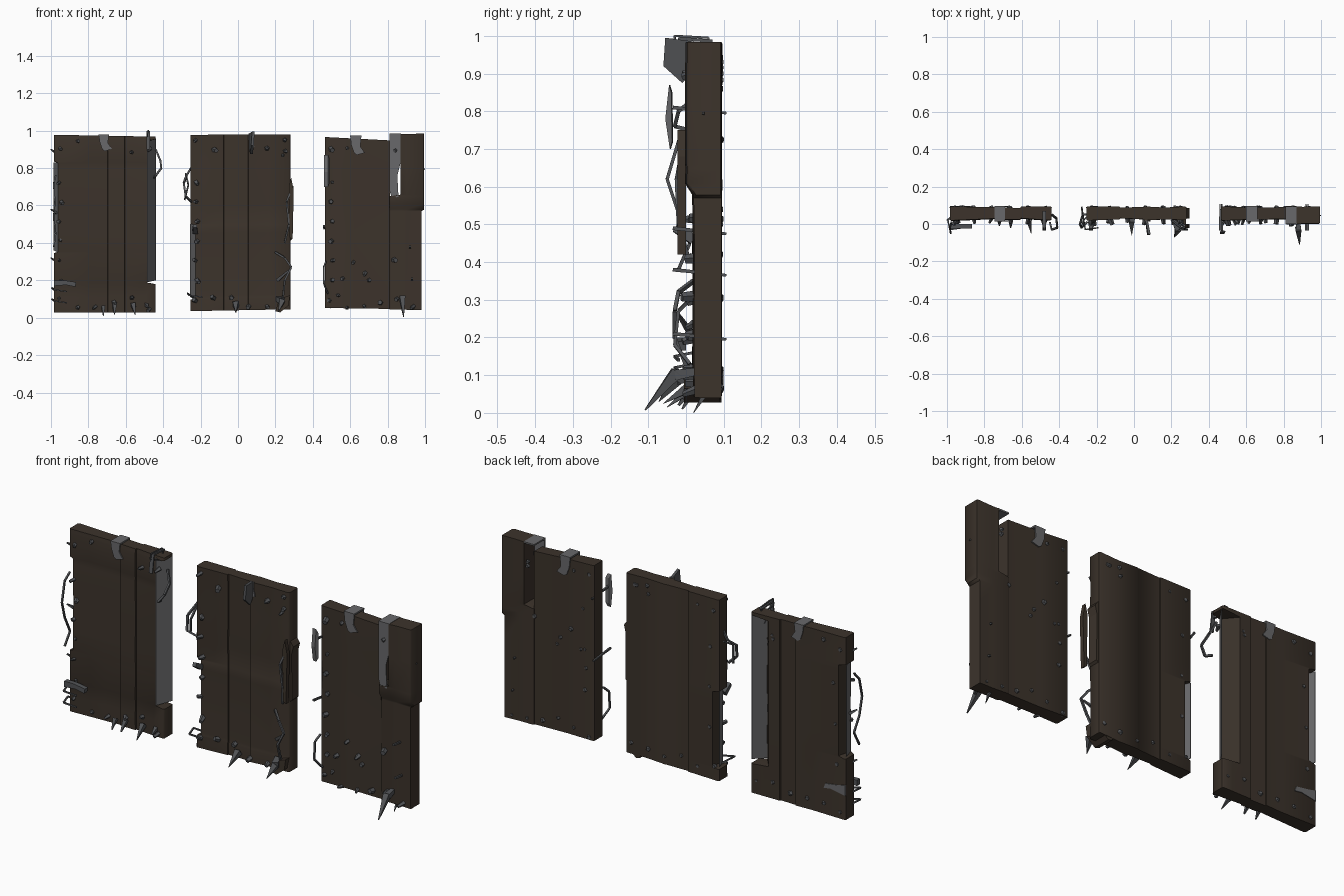
import bpy, bmesh, math, random
from mathutils import Vector
random.seed(7)
R = random.uniform

def material(name, rgb):
    m = bpy.data.materials.new(name)
    m.diffuse_color = (*rgb, 1)
    return m

WOOD = material("dark_wood", (0.045, 0.033, 0.024))
STEEL = material("scrap_steel", (0.14, 0.14, 0.145))
IRON = material("dark_iron", (0.085, 0.088, 0.094))

def finish(name, bm, mat, smooth=None):
    bmesh.ops.recalc_face_normals(bm, faces=bm.faces)
    me = bpy.data.meshes.new(name)
    bm.to_mesh(me)
    bm.free()
    me.materials.append(mat)
    ob = bpy.data.objects.new(name, me)
    bpy.context.collection.objects.link(ob)
    if smooth:
        bpy.ops.object.select_all(action='DESELECT')
        ob.select_set(True)
        bpy.context.view_layer.objects.active = ob
        bpy.ops.object.shade_smooth_by_angle(angle=math.radians(smooth))

def prism(bm, pts, vec):
    """Polygon extruded along a vector."""
    a = [bm.verts.new(p) for p in pts]
    b = [bm.verts.new(Vector(p) + Vector(vec)) for p in pts]
    bm.faces.new(a)
    bm.faces.new(b[::-1])
    for i in range(len(a)):
        j = (i + 1) % len(a)
        bm.faces.new((a[i], b[i], b[j], a[j]))

def plate(bm, xz, y0, y1):
    prism(bm, [(x, y0, z) for x, z in xz], (0, y1 - y0, 0))

def slanted(bm, p, q, z0, z1):
    """Thin upright sheet running from p to q in plan."""
    prism(bm, [(*p, z0), (*q, z0 + .01), (*q, z1), (*p, z1)], (.003, 0, 0))

def spike(bm, a, b, r1, r2=0.001, n=4):
    """Tapered bar from a to b."""
    a, b = Vector(a), Vector(b)
    d = (b - a).normalized()
    u = d.orthogonal().normalized()
    w = d.cross(u)
    rings = []
    for p, r in ((a, r1), (b, r2)):
        rings.append([bm.verts.new(p + r * (u * math.cos(t) + w * math.sin(t)))
                      for t in (2 * math.pi * k / n for k in range(n))])
    bm.faces.new(rings[0])
    bm.faces.new(rings[1][::-1])
    for i in range(n):
        j = (i + 1) % n
        bm.faces.new((rings[0][i], rings[1][i], rings[1][j], rings[0][j]))

def rod(bm, pts, r=0.006):
    for a, b in zip(pts, pts[1:]):
        spike(bm, a, b, r, r)

def slab(name, stations, bottom, top, notches=(), bulge=0):
    """Boards as one stepped shell. stations: (x, front y, back y);
    notches: (side, z low, z high, front limit, back limit) cut the edges back."""
    x0, x1 = stations[0][0], stations[-1][0]
    zs = {0, .12, .45, .6, .8, 1.01}
    for _, lo, hi, _, _ in notches:
        zs |= {lo, lo + .008, hi - .008, hi}
    front = [(x, y) for x, y, _ in stations]
    back = [(x, y) for x, _, y in reversed(stations)]
    bm = bmesh.new()
    rings = []
    for z in sorted(v for v in zs if 0 <= v <= 1.01):
        t = min(max((z - .04) / .93, 0), 1)
        dy = R(-.002, .002)
        ring = []
        for k, (x, y) in enumerate(front + back):
            s = (x - x0) / (x1 - x0)
            zz = (1 - t) * (bottom[0] + s * (bottom[1] - bottom[0])) + t * (top[0] + s * (top[1] - top[0]))
            for side, lo, hi, front_lim, back_lim in notches:
                if lo < z < hi:
                    lim = front_lim if k < len(front) else back_lim
                    x = max(x, lim) if side < 0 else min(x, lim)
            if k < len(front):
                y += dy - (bulge if z > .57 else 0)
            ring.append(bm.verts.new((x, y, zz)))
        rings.append(ring)
    bm.faces.new(rings[0])
    bm.faces.new(rings[-1][::-1])
    m = len(rings[0])
    for a, b in zip(rings, rings[1:]):
        for i in range(m):
            j = (i + 1) % m
            bm.faces.new((a[i], b[i], b[j], a[j]))
    bmesh.ops.remove_doubles(bm, verts=bm.verts, dist=.0005)
    bmesh.ops.dissolve_degenerate(bm, edges=bm.edges, dist=.0005)
    finish(name, bm, WOOD, 50)

# Three board panels with small steps between neighbouring boards
slab("left_panel", [(-.985, .024, .09), (-.978, .018, .094), (-.79, .026, .09), (-.697, .03, .094),
                    (-.695, .024, .088), (-.607, .022, .086), (-.605, .03, .093), (-.5, .022, .094),
                    (-.447, .02, .094), (-.44, .026, .09)],
     (.028, .028), (.978, .968), [(-1, .35, .83, -.962, -.945), (1, .19, .955, -.486, -.54)])
slab("middle_panel", [(-.255, .026, .09), (-.248, .02, .094), (-.077, .026, .093), (-.075, .032, .087),
                      (.053, .026, .092), (.055, .02, .094), (.165, .026, .088), (.273, .022, .094),
                      (.28, .028, .09)],
     (.035, .045), (.978, .979), [(-1, .1, .5, -.226, -.22)])
slab("right_panel", [(.465, .024, .09), (.472, .018, .094), (.62, .024, .088), (.812, .026, .09)],
     (.052, .047), (.966, .948))
slab("right_end_board", [(.81, .024, .093), (.816, .018, .095), (.9, .022, .092), (.988, .022, .094),
                         (.995, .028, .092)],
     (.045, .04), (.982, .984), [(-1, .64, 1.02, .868, .868), (1, -.1, .57, .98, .98)], .02)

# Splintered edges of the boards
bm = bmesh.new()
plate(bm, [(.27, .4), (.29, .42), (.288, .66), (.298, .7), (.284, .72), (.262, .74)], .03, .085)
plate(bm, [(.2, .035), (.225, .028), (.27, .065), (.278, .12), (.22, .1)], -.005, .09)
plate(bm, [(.275, .43), (.292, .42), (.298, .68), (.284, .75), (.272, .7)], -.022, .0)
finish("splintered_edges", bm, WOOD)

# Sheet metal bridging the broken board edges
bm = bmesh.new()
slanted(bm, (-.487, .018), (-.442, .088), .19, .957)
slanted(bm, (-.963, .022), (-.987, .09), .35, .83)
slanted(bm, (-.228, .022), (-.257, .09), .1, .5)
plate(bm, [(.81, .68), (.822, .64), (.858, .645), (.852, .76), (.872, .84), (.872, .984), (.81, .984)], .0, .006)
plate(bm, [(.81, .976), (.87, .976), (.87, .984), (.81, .984)], .0, .094)
finish("edge_sheets", bm, STEEL)

# Ragged patches folded over the tops
bm = bmesh.new()
for x0, x1, zt, zb, back in ((-.745, -.69, .98, .89, True), (.6, .66, .974, .87, True), (.055, .08, .984, .9, False)):
    w = x1 - x0
    for y in ((.014, .091) if back else (.014,)):
        plate(bm, [(x0, zt), (x0 + .1 * w, zb + .05), (x0 + .35 * w, zb + .01), (x0 + .6 * w, zb),
                   (x1 + .3 * w, zb + .012), (x1 - .1 * w, zb + .045), (x1, zt)], y, y + .006)
    if back:
        plate(bm, [(x0, zt - .008), (x1, zt - .008), (x1, zt), (x0, zt)], .014, .097)
# Small patch at the lower left and loose plate beside the right panel
plate(bm, [(-.985, .155), (-.9, .17), (-.86, .165), (-.87, .19), (-.94, .2), (-.985, .21)], .09, .096)
prism(bm, [(.46, -.04, .7), (.46, -.052, .78), (.46, -.042, .87), (.468, -.036, .85), (.468, -.034, .72)], (.022, -.003, 0))
finish("scrap_patches", bm, STEEL)

# Claws and hooks at the top and foot
bm = bmesh.new()
plate(bm, [(-.985, .17), (-.92, .175), (-.87, .165), (-.865, .19), (-.93, .2), (-.985, .2)], -.025, .0)
prism(bm, [(.06, .02, .985), (.075, -.055, .995), (.07, -.06, .92), (.065, -.01, .875), (.06, .015, .9)], (.014, 0, 0))
prism(bm, [(-.49, .07, .99), (-.49, -.02, .998), (-.49, -.035, .9), (-.49, -.028, .9), (-.49, -.014, .988),
           (-.49, .07, .982)], (.02, 0, 0))
for a, b, r1, r2 in (((.875, .03, .11), (.88, -.03, .1), .014, .02), ((.878, -.025, .108), (.885, -.108, .008), .022, .003),
                     ((-.012, .02, .075), (-.012, -.06, .025), .022, .001), ((.215, .02, .1), (.235, -.03, .09), .018, .022),
                     ((.235, -.025, .09), (.215, -.072, .03), .022, .001), ((-.66, .02, .07), (-.66, -.02, .02), .016, .004),
                     ((-.56, .02, .07), (-.55, -.05, .015), .018, .001), ((-.72, .02, .06), (-.72, -.01, .01), .014, .003),
                     ((-.49, .03, .07), (-.48, -.02, .055), .015, .005), ((.885, .05, .05), (.885, .02, .0), .01, .001),
                     ((.21, .02, .2), (.28, -.02, .26), .012, .005), ((-.23, .02, .46), (-.23, -.03, .49), .02, .014)):
    spike(bm, a, b, r1, r2)
finish("claws", bm, IRON)

# Bent wire handles
bm = bmesh.new()
rod(bm, [(-.44, .05, .9), (-.415, .03, .84), (-.41, -.02, .8), (-.44, -.03, .76), (-.45, .01, .75)], .007)
rod(bm, [(-.975, .01, .76), (-.985, -.02, .72), (-.98, -.05, .62), (-.985, -.02, .53), (-.975, .01, .45), (-.985, -.02, .38)])
rod(bm, [(-.47, .02, .95), (-.485, -.03, .97), (-.48, -.03, 1.0), (-.48, .06, .995), (-.475, .06, .97)], .004)
rod(bm, [(-.24, .05, .82), (-.275, .05, .76), (-.29, .0, .72), (-.28, -.02, .65), (-.25, .01, .62)], .007)
rod(bm, [(-.28, .09, .77), (-.265, -.01, .71), (-.285, .02, .63)])
rod(bm, [(.2, .02, .35), (.25, -.02, .32), (.285, -.03, .27), (.25, -.03, .2), (.24, .01, .1)], .007)
rod(bm, [(.25, .01, .4), (.272, -.02, .5), (.26, -.025, .62), (.29, -.01, .7)], .007)
rod(bm, [(.47, .01, .3), (.458, -.02, .27), (.46, -.03, .18), (.48, .01, .13)])
for x, z in ((-.985, .08), (-.985, .14), (-.26, .11)):
    rod(bm, [(x + .02, .05, z), (x - .01, .02, z + .02), (x, -.03, z + .01), (x + .07, -.02, z)], .005)
finish("wire_loops", bm, IRON)

# Rusty nails and studs around each panel, front and back
bm = bmesh.new()
def nail(x, z, front=True):
    r = R(.01, .016)
    if front:
        spike(bm, (x, .03, z), (x + R(-.015, .015), R(-.012, .01), z + R(-.015, .01)), r, r * R(.4, .9), 5)
    else:
        spike(bm, (x, .085, z), (x + R(-.004, .004), R(.096, .099), z), r, r * .6, 5)
for x0, x1 in ((-.985, -.44), (-.255, .28), (.465, .97)):
    for i in range(6):
        x = x0 + .03 + (x1 - x0 - .06) * i / 5
        if i not in (2, 3):
            nail(x, R(.87, .955))
            nail(min(x, x1 - .12), R(.86, .95), False)
        nail(x, R(.05, .11))
        nail(x, R(.06, .12), False)
    for i in range(6):
        z = .2 + .105 * i
        nail(x0 + R(.03, .04), z)
        if i % 2:
            nail(x0 + R(.05, .07), z, False)
for x, z in ((.62, .3), (.7, .2), (.68, .24), (.56, .21), (.83, .31), (.53, .12), (.25, .95), (.24, .87)):
    nail(x, z)
    nail(x - .02, min(z + .3, .93), False)
# Long nails that pass right through
for x, z in ((.96, .2), (.95, .37), (.49, .48), (.5, .8)):
    spike(bm, (x - .03, -.035, z + .01), (x - .03, .107, z - .005), .007, .005)
for z in (.3, .56, .88):
    spike(bm, (-.97, .04, z), (-1.0, .02, z + .02), .01, .004)
spike(bm, (.97, .05, .79), (1.0, .045, .795), .008, .004)
finish("nails", bm, IRON)
